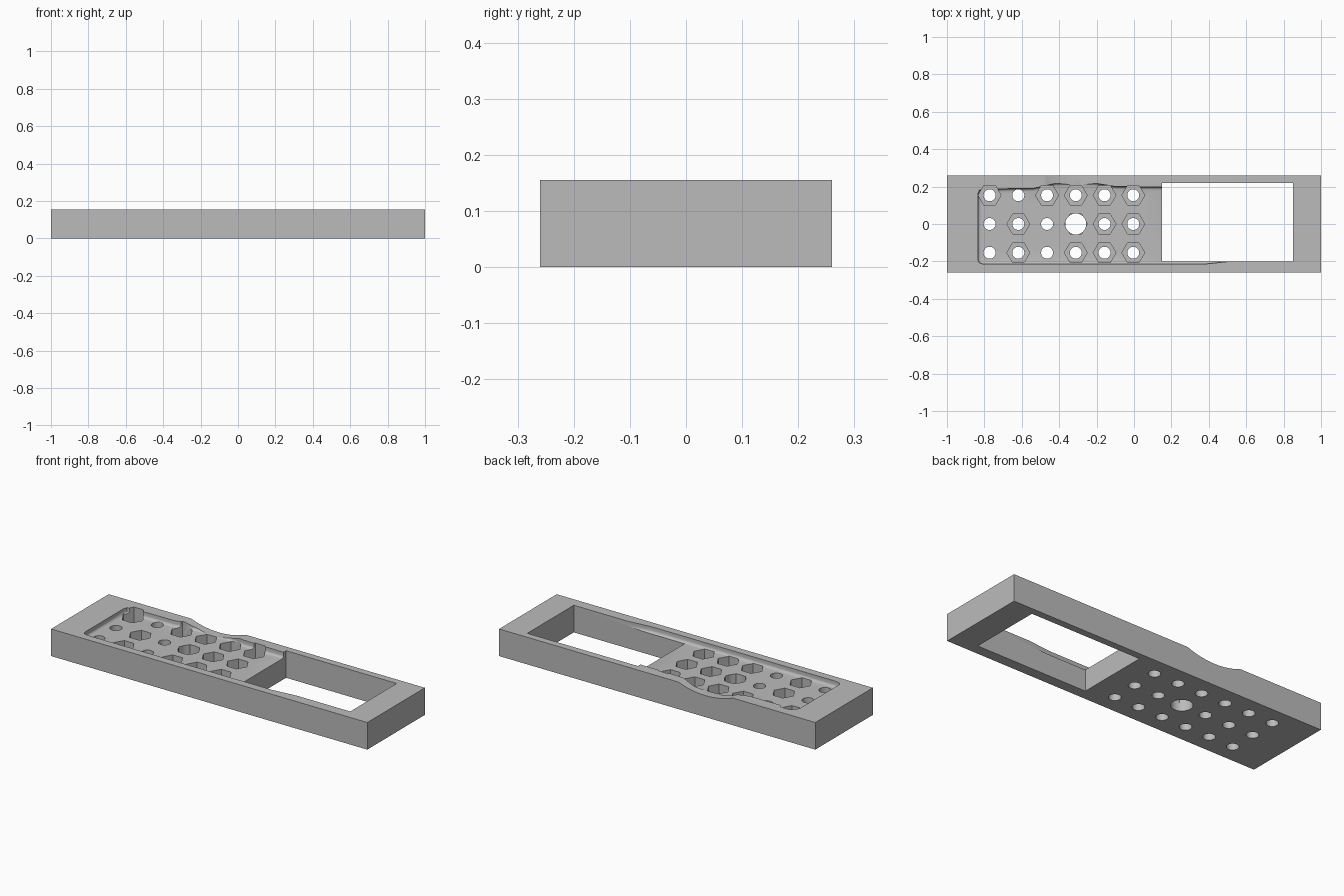
import bpy, bmesh, math
from mathutils import Matrix

if "Cube" in bpy.data.objects:
    bpy.data.objects.remove(bpy.data.objects["Cube"])

TOP, FLOOR, TRAP = 0.155, 0.122, 0.046

grey = bpy.data.materials.new("light grey")
grey.use_nodes = True
grey.diffuse_color = (0.5, 0.5, 0.5, 1)
grey.node_tree.nodes["Principled BSDF"].inputs["Base Color"].default_value = (0.5, 0.5, 0.5, 1)


def finish(name, bm):
    bmesh.ops.recalc_face_normals(bm, faces=bm.faces)
    mesh = bpy.data.meshes.new(name)
    bm.to_mesh(mesh)
    bm.free()
    mesh.materials.append(grey)
    ob = bpy.data.objects.new(name, mesh)
    bpy.context.collection.objects.link(ob)
    return ob


def add_box(bm, x0, x1, y0, y1, z0, z1):
    place = Matrix.Translation(((x0 + x1) / 2, (y0 + y1) / 2, (z0 + z1) / 2))
    size = Matrix.Diagonal((x1 - x0, y1 - y0, z1 - z0, 1))
    bmesh.ops.create_cube(bm, size=1, matrix=place @ size)


def add_prism(bm, x, y, z0, z1, radius, sides):
    bmesh.ops.create_cone(bm, cap_ends=True, segments=sides, radius1=radius, radius2=radius,
                          depth=z1 - z0, matrix=Matrix.Translation((x, y, (z0 + z1) / 2)))
    return bm


def cut(target, name, bm):
    """Subtract the mesh from the target and discard the cutter."""
    cutter = finish(name, bm)
    cutter.hide_render = True
    mod = target.modifiers.new(name, "BOOLEAN")
    mod.operation, mod.solver, mod.object = "DIFFERENCE", "EXACT", cutter
    bpy.context.view_layer.objects.active = target
    bpy.ops.object.modifier_apply(modifier=name)
    bpy.data.objects.remove(cutter)


# Solid block
bm = bmesh.new()
add_box(bm, -1, 1, -0.26, 0.26, 0, TOP)
body = finish("tray_body", bm)

# Shallow pocket with rounded corners and a rounded lower edge
outline = [(-0.835, -0.19), (-0.827, -0.208), (-0.805, -0.215), (0.37, -0.215), (0.53, -0.198),
           (0.53, 0.19), (0.15, 0.197), (-0.1, 0.2), (-0.2, 0.217), (-0.42, 0.217),
           (-0.54, 0.19), (-0.805, 0.187), (-0.827, 0.18), (-0.835, 0.16)]
bm = bmesh.new()
base = bm.faces.new([bm.verts.new((x, y, FLOOR)) for x, y in outline])
lid = bmesh.ops.extrude_face_region(bm, geom=[base])["geom"]
bmesh.ops.translate(bm, vec=(0, 0, 0.1), verts=[v for v in lid if isinstance(v, bmesh.types.BMVert)])
rim = [e for e in bm.edges if all(v.co.z < FLOOR + 0.001 for v in e.verts)]
bmesh.ops.bevel(bm, geom=rim, offset=0.015, segments=4, profile=0.5, affect="EDGES")
cut(body, "pocket", bm)

# Rectangular window through the block
bm = bmesh.new()
add_box(bm, 0.15, 0.85, -0.2, 0.22, -0.1, 0.3)
cut(body, "window", bm)

# Finger scoop in the back rim
radius = 0.48
bm = bmesh.new()
bmesh.ops.create_cone(bm, cap_ends=True, segments=128, radius1=radius, radius2=radius, depth=0.14,
                      matrix=Matrix.Translation((-0.305, 0.25, FLOOR + radius + 0.001))
                      @ Matrix.Rotation(math.pi / 2, 4, "X"))
cut(body, "scoop", bm)

# Grid of hexagonal traps with round holes, the centre hole larger
grid = [(-0.772 + 0.1536 * i, 0.1536 * j) for i in range(6) for j in (-1, 0, 1)]
traps, holes = bmesh.new(), bmesh.new()
for x, y in grid:
    add_prism(traps, x, y, TRAP, 0.3, 0.061, 6)
    centre = abs(x + 0.311) < 0.01 and y == 0
    add_prism(holes, x, y, -0.1, 0.25, 0.056 if centre else 0.032, 32)
# Points of each hexagon face along the length
for v in traps.verts:
    x, y = min(grid, key=lambda g: (v.co.x - g[0]) ** 2 + (v.co.y - g[1]) ** 2)
    v.co.x, v.co.y = x + (v.co.y - y), y - (v.co.x - x)
cut(body, "hex_traps", traps)
cut(body, "round_holes", holes)

# Smooth curved walls, keep edges crisp
bpy.ops.object.select_all(action="DESELECT")
body.select_set(True)
bpy.context.view_layer.objects.active = body
bpy.ops.object.shade_smooth_by_angle(angle=math.radians(30))
